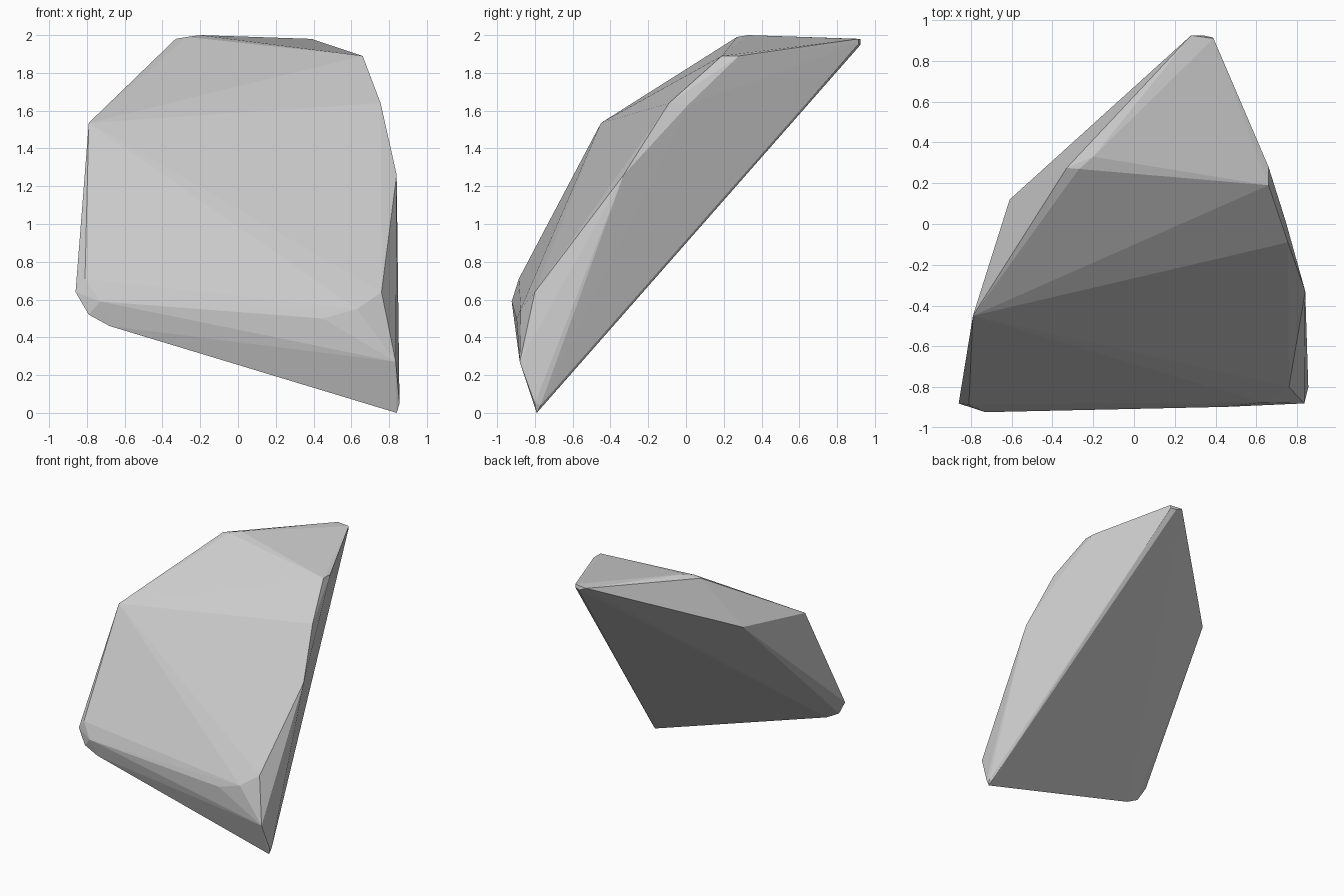
import bpy
import bmesh

if "Cube" in bpy.data.objects:
    bpy.data.objects.remove(bpy.data.objects["Cube"])

# Corner groups of the faceted boulder (x, y, z)
tip_bottom = [(.84, -.79, 0), (.855, -.80, .05), (.85, -.77, .04), (.835, -.88, .27)]
tip_top = [(.28, .925, 1.98), (.34, .925, 1.95), (.39, .91, 1.98), (.385, .915, 1.955)]
ridge_left = [(-.33, .275, 1.98), (-.27, .27, 1.99), (-.20, .33, 2.0)]
ridge_right = [(.66, .19, 1.89), (.66, .28, 1.89), (.755, -.09, 1.64),
               (.745, .01, 1.63), (.84, -.33, 1.26)]
shoulder_left = [(-.79, -.45, 1.535), (-.61, .12, 1.585)]
toe_left = [(-.86, -.88, .64), (-.79, -.90, .52), (-.68, -.895, .46),
            (-.73, -.923, .59), (-.81, -.885, .71)]
toe_right = [(.45, -.897, .50), (.63, -.875, .55), (.76, -.80, .64)]

# Wrap the corners in a convex skin
bm = bmesh.new()
for group in (tip_bottom, tip_top, ridge_left, ridge_right,
              shoulder_left, toe_left, toe_right):
    for p in group:
        bm.verts.new(p)
result = bmesh.ops.convex_hull(bm, input=bm.verts[:])
loose = [v for v in bm.verts if not v.link_faces]
bmesh.ops.delete(bm, geom=loose, context='VERTS')
bmesh.ops.recalc_face_normals(bm, faces=bm.faces[:])

# Flat-shaded rock object
mesh = bpy.data.meshes.new("rock")
bm.to_mesh(mesh)
bm.free()
rock = bpy.data.objects.new("rock", mesh)
bpy.context.collection.objects.link(rock)
